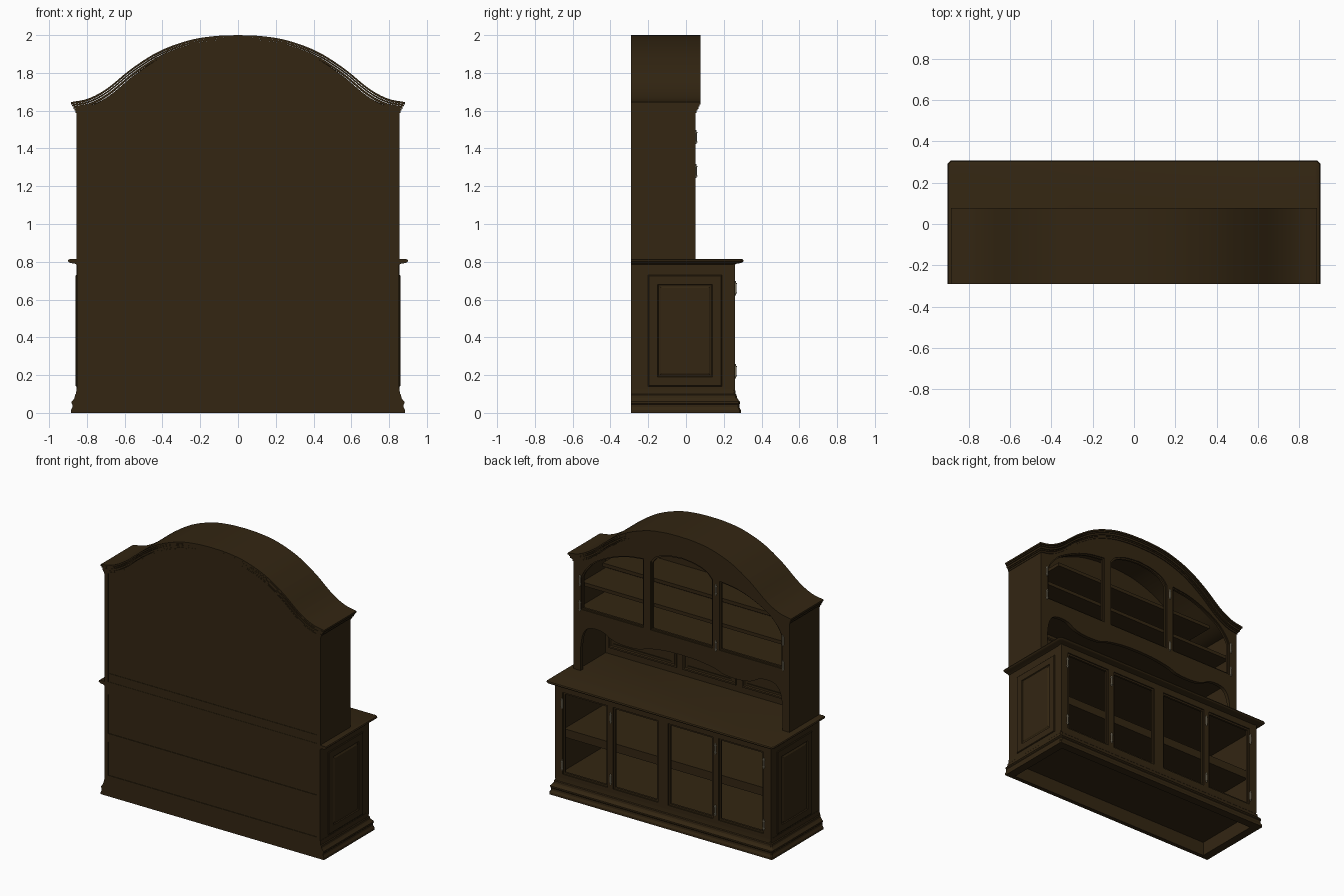
import bpy, bmesh, math
from mathutils import Vector

if "Cube" in bpy.data.objects:
    bpy.data.objects.remove(bpy.data.objects["Cube"])


def material(name, rgb):
    m = bpy.data.materials.new(name)
    m.diffuse_color = (*rgb, 1)
    m.use_nodes = True
    m.node_tree.nodes["Principled BSDF"].inputs["Base Color"].default_value = m.diffuse_color
    return m


WOOD = material("dark_walnut", (0.033, 0.019, 0.006))
METAL = material("aged_brass", (0.32, 0.28, 0.19))
BACK = -0.29


def finish(name, mesh, mat=WOOD):
    mesh.name = name
    mesh.materials.clear()
    mesh.materials.append(mat)
    ob = bpy.data.objects.new(name, mesh)
    bpy.context.collection.objects.link(ob)
    return ob


def from_bmesh(name, bm, mat=WOOD):
    bmesh.ops.recalc_face_normals(bm, faces=bm.faces)
    me = bpy.data.meshes.new(name)
    bm.to_mesh(me)
    bm.free()
    return finish(name, me, mat)


def box(name, x0, x1, y0, y1, z0, z1):
    bm = bmesh.new()
    bmesh.ops.create_cube(bm, size=1)
    for v in bm.verts:
        v.co = Vector(((x0 + x1) / 2 + v.co.x * (x1 - x0),
                       (y0 + y1) / 2 + v.co.y * (y1 - y0),
                       (z0 + z1) / 2 + v.co.z * (z1 - z0)))
    return from_bmesh(name, bm)


def plate(name, outlines, y0, y1):
    """Flat board in the xz plane; outlines after the first are holes."""
    cu = bpy.data.curves.new(name, 'CURVE')
    cu.dimensions, cu.fill_mode, cu.extrude = '2D', 'BOTH', (y1 - y0) / 2
    for pts in outlines:
        sp = cu.splines.new('POLY')
        sp.points.add(len(pts) - 1)
        for p, (x, z) in zip(sp.points, pts):
            p.co = (x, z, 0, 1)
        sp.use_cyclic_u = True
    tmp = bpy.data.objects.new("tmp", cu)
    bpy.context.collection.objects.link(tmp)
    deps = bpy.context.evaluated_depsgraph_get()
    me = bpy.data.meshes.new_from_object(tmp.evaluated_get(deps))
    bpy.data.objects.remove(tmp)
    for v in me.vertices:
        x, z, d = v.co
        v.co = (x, (y0 + y1) / 2 - d, z)
    return finish(name, me)


def smooth(pts, n=6):
    """Catmull-Rom curve through the points."""
    p = [Vector(q) for q in pts]
    p = [2 * p[0] - p[1]] + p + [2 * p[-1] - p[-2]]
    out = []
    for a, b, c, d in zip(p, p[1:], p[2:], p[3:]):
        for i in range(n):
            t = i / n
            out.append(0.5 * (2 * b + (c - a) * t + (2 * a - 5 * b + 4 * c - d) * t * t
                              + (3 * b - a - 3 * c + d) * t ** 3))
    return [tuple(q) for q in out + [p[-2]]]


def mirror(pts):
    return [(-x, z) for x, z in pts]


def both(pts):
    """Half curve that ends at x = 0, continued to the other side."""
    return pts + mirror(pts[:-1])[::-1]


def bridge(name, loops):
    bm = bmesh.new()
    rings = [[bm.verts.new(p) for p in lp] for lp in loops]
    for a, b in zip(rings, rings[1:]):
        for i in range(len(a)):
            j = (i + 1) % len(a)
            bm.faces.new((a[i], a[j], b[j], b[i]))
    bm.faces.new(rings[0])
    bm.faces.new(rings[-1])
    return from_bmesh(name, bm)


def moulded(name, hw, front, profile, c=0.008):
    """Moulded slab: (offset, z) profile round the front and sides, back kept flat."""
    loops = []
    for o, z in profile:
        x, y, b = hw + o, front + o, BACK + max(0, -o)
        loops.append([(-x, b, z), (x, b, z), (x, y - c, z), (x - c, y, z),
                      (c - x, y, z), (-x, y - c, z)])
    return bridge(name, loops)


def raised_panel(name, place, u0, u1, v0, v1, steps):
    loops = [[place(u, v, h) for u, v in ((u0 + i, v0 + i), (u1 - i, v0 + i),
             (u1 - i, v1 - i), (u0 + i, v1 - i))] for i, h in steps]
    return bridge(name, loops)


def shrink(pts, d):
    xs, zs = [p[0] for p in pts], [p[1] for p in pts]
    cx, cz = (min(xs) + max(xs)) / 2, (min(zs) + max(zs)) / 2
    fx, fz = 1 - 2 * d / (max(xs) - min(xs)), 1 - 2 * d / (max(zs) - min(zs))
    return [(cx + (x - cx) * fx, cz + (z - cz) * fz) for x, z in pts]


def rect(x0, x1, z0, z1):
    return [(x0, z0), (x1, z0), (x1, z1), (x0, z1)]


def hinge(x, y, z):
    bm = bmesh.new()
    for r, h, dz in ((0.006, 0.05, 0), (0.008, 0.006, 0.025), (0.008, 0.006, -0.025), (0.004, 0.075, 0)):
        res = bmesh.ops.create_cone(bm, cap_ends=True, segments=10, radius1=r, radius2=r, depth=h)
        bmesh.ops.translate(bm, verts=res['verts'], vec=(x, y, z + dz))
    from_bmesh("hinge", bm, METAL)


# Plinth (hollow underneath) and counter top
moulded("plinth", 0.855, 0.26, [(-0.03, 0.1), (-0.03, 0), (0.03, 0), (0.03, 0.015), (0.022, 0.03),
        (0.022, 0.045), (0.026, 0.05), (0.026, 0.06), (0.018, 0.068), (0.01, 0.08), (0.008, 0.095),
        (0.003, 0.1), (0, 0.125), (0, 0.13)])
moulded("counter_top", 0.855, 0.26, [(0, 0.785), (0.008, 0.79), (0.03, 0.793), (0.04, 0.797),
        (0.046, 0.804), (0.042, 0.812), (0.034, 0.815)], 0.014)

# Case sides with raised lower side panels
for s in (-1, 1):
    box("lower_side", s * 0.825, s * 0.853, BACK, 0.25, 0.11, 0.79)
    box("upper_side", s * 0.825, s * 0.855, BACK, 0.04, 0.812, 1.62)
    raised_panel("side_panel", lambda u, v, h: (s * (0.853 + h), u, v), -0.2, 0.19, 0.14, 0.73,
                 [(0, -0.005), (0, 0.003), (0.004, 0.007), (0.05, 0.007), (0.054, 0.001),
                  (0.06, 0.001), (0.068, 0.006)])

# Lower interior boards
for name, z0, z1 in (("lower_floor", 0.1, 0.15), ("lower_shelf", 0.39, 0.45), ("lower_ceiling", 0.735, 0.79)):
    box(name, -0.83, 0.83, -0.28, 0.238 if z0 != 0.39 else 0.2, z0, z1)

# Lower face frame and glazing beads
doors = [rect(a, b, 0.155, 0.74) for a, b in ((-0.795, -0.44), (-0.395, -0.04), (0.04, 0.395), (0.44, 0.795))]
plate("lower_face_frame", [rect(-0.855, 0.855, 0.11, 0.79)] + doors, 0.235, 0.26)
for d in doors:
    plate("lower_door_bead", [d, shrink(d, 0.012)], 0.237, 0.252)
for x in (-0.8, -0.415, 0.415, 0.8):
    for z in (0.22, 0.66):
        hinge(x, 0.262, z)

# Arched top curve, from right end to left end
crown = both(smooth([(0.885, 1.645), (0.79, 1.665), (0.69, 1.72), (0.56, 1.825), (0.416, 1.915),
                     (0.257, 1.973), (0.12, 1.995), (0, 2.0)]))


def arch(drop, hw):
    return [(x * hw / 0.885, z - drop) for x, z in crown]


# Cornice: stepped layers of the arch, also forming the roof
for hw, y, top, bottom in ((0.885, 0.077, 0, 0.012), (0.879, 0.071, 0.012, 0.022),
                           (0.872, 0.066, 0.022, 0.036), (0.866, 0.06, 0.036, 0.045), (0.86, 0.056, 0.045, 0.057)):
    plate("cornice_layer", [arch(top, hw) + arch(bottom, hw)[::-1]], BACK, y)

# Upper face frame with scalloped apron and arched door openings
apron = both([(0.855, 0.813), (0.8, 0.813)] + smooth([(0.8, 0.98), (0.785, 1.07), (0.75, 1.125),
             (0.69, 1.142), (0.62, 1.135), (0.55, 1.1), (0.46, 1.085), (0.34, 1.09), (0.26, 1.115),
             (0.13, 1.135), (0, 1.14)]))
side_door = [(0.3, 1.255), (0.795, 1.255)] + smooth([(0.795, 1.49), (0.76, 1.55), (0.69, 1.62),
            (0.57, 1.685), (0.44, 1.73), (0.3, 1.75)])
middle_door = [(-0.245, 1.255), (0.245, 1.255)] + both(smooth([(0.245, 1.745), (0.2, 1.79), (0.11, 1.822), (0, 1.835)]))
upper_doors = [mirror(side_door), middle_door, side_door]
plate("upper_face_frame", [apron[::-1] + arch(0.03, 0.855)] + upper_doors, 0.025, 0.05)
for d in upper_doors:
    plate("upper_door_bead", [d, shrink(d, 0.01)], 0.027, 0.042)
for x, zs in ((-0.805, (1.28, 1.46)), (0.805, (1.28, 1.46)), (-0.272, (1.28, 1.68))):
    for z in zs:
        hinge(x, 0.052, z)

# Upper interior boards
box("upper_floor", -0.83, 0.83, -0.28, 0.03, 1.215, 1.255)
box("upper_shelf", -0.83, 0.83, -0.28, 0.0, 1.4, 1.425)
box("top_shelf", -0.66, 0.66, -0.28, 0.0, 1.58, 1.605)

# Back boards and rails
for name, z0, z1, y in (("bottom_rail", 0.1, 0.15, BACK), ("lower_back", 0.15, 0.39, -0.286),
                        ("shelf_rail", 0.39, 0.45, BACK), ("middle_back", 0.45, 0.73, -0.286),
                        ("counter_rail", 0.73, 0.82, BACK), ("niche_rail", 0.82, 0.88, -0.288),
                        ("niche_back", 0.88, 1.26, -0.285), ("upper_back", 1.26, 1.59, -0.287)):
    box(name, -0.845, 0.845, y, -0.27, z0, z1)
plate("arched_back", [[(-0.85, 1.585), (0.85, 1.585)] + arch(0.03, 0.85)], -0.288, -0.27)

# Raised panels on the back of the open niche
for a, b in ((-0.8, -0.26), (-0.21, 0.21), (0.26, 0.8)):
    raised_panel("niche_panel", lambda u, v, h: (u, -0.27 + h, v), a, b, 0.86, 1.19,
                 [(0, -0.005), (0, 0.008), (0.012, 0.008), (0.018, 0.001), (0.03, 0.001), (0.045, 0.008)])

# Soft shading on curved parts, crisp edges kept
for ob in bpy.context.collection.objects:
    ob.select_set(True)
    bpy.context.view_layer.objects.active = ob
bpy.ops.object.shade_smooth_by_angle(angle=math.radians(25))
